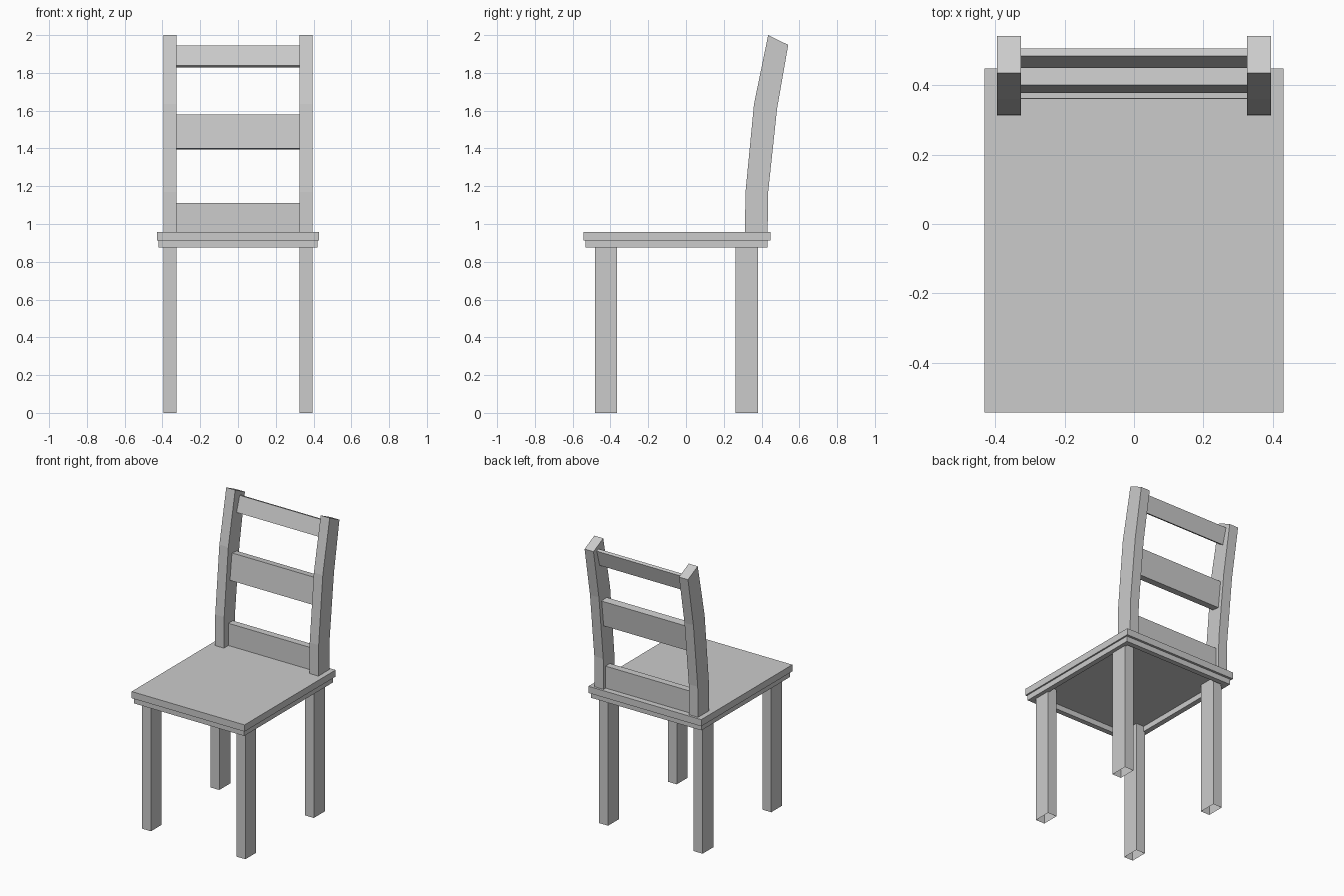
import bpy
import bmesh

if "Cube" in bpy.data.objects:
    bpy.data.objects.remove(bpy.data.objects["Cube"], do_unlink=True)

GREY = (0.6, 0.6, 0.6, 1.0)
mat = bpy.data.materials.new("plain_grey")
mat.use_nodes = True
mat.diffuse_color = GREY
mat.node_tree.nodes["Principled BSDF"].inputs["Base Color"].default_value = GREY


def extrude_profile(name, profile, x0, x1, open_bottom=False):
    """Sweep a closed (y, z) outline from x0 to x1."""
    bm = bmesh.new()
    face = bm.faces.new([bm.verts.new((x0, y, z)) for y, z in profile])
    result = bmesh.ops.extrude_face_region(bm, geom=[face], use_keep_orig=True)
    moved = [v for v in result["geom"] if isinstance(v, bmesh.types.BMVert)]
    bmesh.ops.translate(bm, verts=moved, vec=(x1 - x0, 0, 0))
    bmesh.ops.recalc_face_normals(bm, faces=bm.faces)
    if open_bottom:
        bm.normal_update()
        bottom = [f for f in bm.faces if f.normal.z < -0.9]
        bmesh.ops.delete(bm, geom=bottom, context="FACES")
    mesh = bpy.data.meshes.new(name)
    bm.to_mesh(mesh)
    bm.free()
    mesh.materials.append(mat)
    obj = bpy.data.objects.new(name, mesh)
    bpy.context.collection.objects.link(obj)
    return obj


def box(name, x0, x1, y0, y1, z0, z1, open_bottom=False):
    outline = [(y0, z0), (y1, z0), (y1, z1), (y0, z1)]
    return extrude_profile(name, outline, x0, x1, open_bottom)


# Seat board and the slightly smaller apron frame under it
SEAT_LOW, SEAT_TOP, APRON_LOW = 0.912, 0.958, 0.875
box("seat", -0.43, 0.43, -0.543, 0.448, SEAT_LOW, SEAT_TOP)
AX, AF, AB, T = 0.42, -0.532, 0.432, 0.035
box("apron_front", -AX, AX, AF, AF + T, APRON_LOW, SEAT_LOW)
box("apron_back", -AX, AX, AB - T, AB, APRON_LOW, SEAT_LOW)

# Outline of the curved back posts
post = [(0.312, SEAT_TOP), (0.315, 1.17), (0.36, 1.635), (0.435, 2.0),
        (0.541, 1.948), (0.482, 1.61), (0.435, 1.17), (0.432, SEAT_TOP)]

# Paired parts on both sides
IN, OUT = 0.326, 0.394
for side, s in (("left", 1), ("right", -1)):
    xs = sorted((s * IN, s * OUT))
    box("front_leg_" + side, *xs, -0.482, -0.365, 0, SEAT_LOW, True)
    box("back_leg_" + side, *xs, 0.262, 0.382, 0, SEAT_LOW, True)
    extrude_profile("back_post_" + side, post, *xs)
    ax = sorted((s * AX, s * (AX - T)))
    box("apron_" + side, *ax, AF + T, AB - T, APRON_LOW, SEAT_LOW)

# Cross rails of the backrest, leaning with the posts
rails = {
    "lower_rail": [(0.36, SEAT_TOP), (0.362, 1.11), (0.41, 1.11), (0.408, SEAT_TOP)],
    "middle_rail": [(0.378, 1.4), (0.40, 1.58), (0.452, 1.574), (0.43, 1.395)],
    "top_rail": [(0.45, 1.84), (0.484, 1.945), (0.505, 1.938), (0.474, 1.828)],
}
for name, outline in rails.items():
    extrude_profile(name, outline, -IN, IN)
